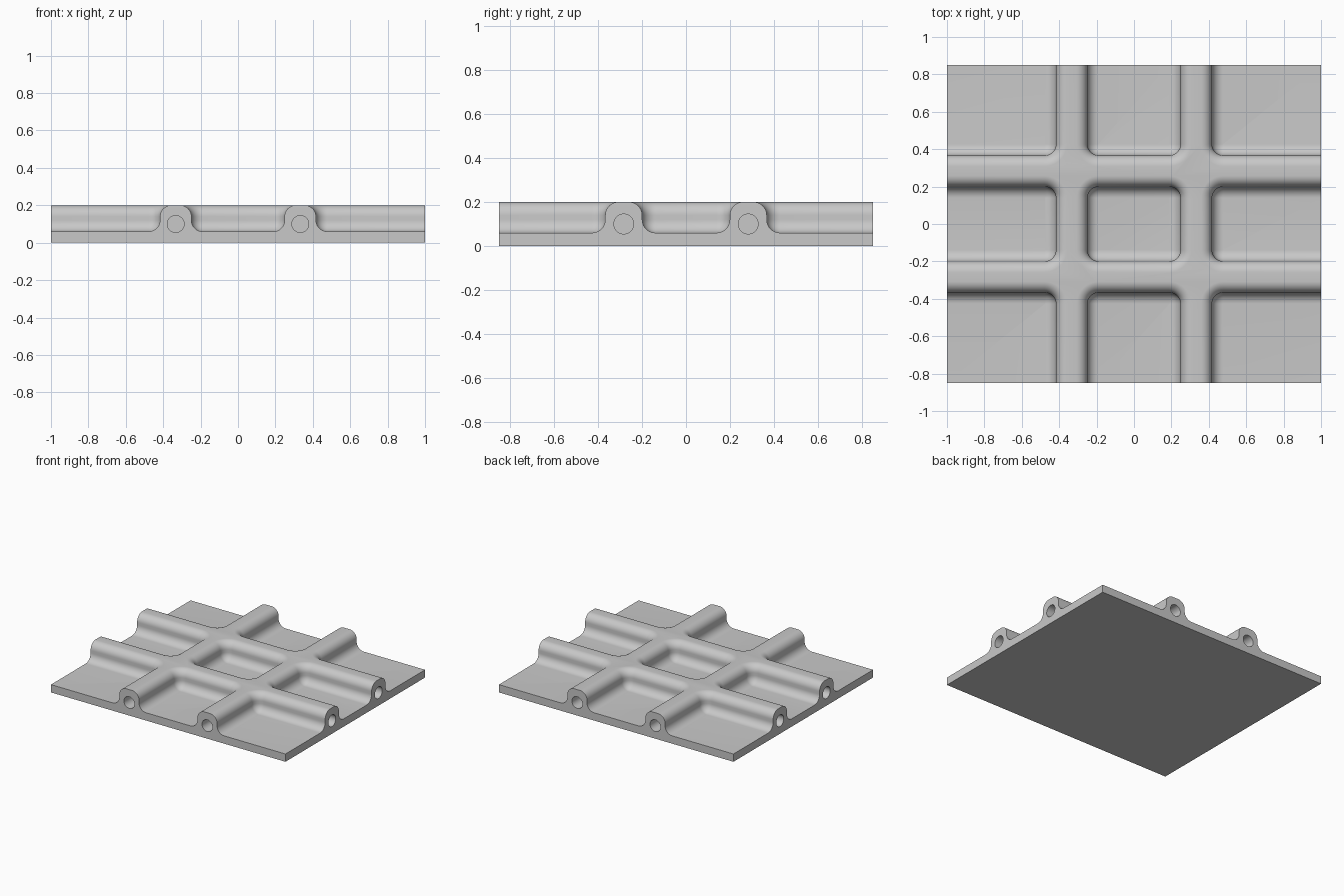
import bpy, bmesh, math
from mathutils import Matrix, Vector

if "Cube" in bpy.data.objects:
    bpy.data.objects.remove(bpy.data.objects["Cube"])

HX, HY = 1.0, 0.85            # plate half sizes
FLOOR, TOP = 0.06, 0.20       # plate thickness, rib height
RIB_X, RIB_Y = 0.333, 0.283   # rib centre lines
HALF, R = 0.084, 0.06         # rib half width, fillet radius
BORE_R, BORE_Z, BORE_DEPTH = 0.045, 0.10, 0.13
STEPS = 10


def new_object(name, bm):
    bmesh.ops.recalc_face_normals(bm, faces=bm.faces)
    mesh = bpy.data.meshes.new(name)
    bm.to_mesh(mesh)
    bm.free()
    obj = bpy.data.objects.new(name, mesh)
    bpy.context.collection.objects.link(obj)
    return obj


def rounded_loop(bm, x0, x1, y0, y1, offset, z):
    """Rounded rectangle grown by offset; its corner radius grows with it."""
    rad = max(R + offset, 0.0005)
    corners = [(x1 - R, y1 - R), (x0 + R, y1 - R), (x0 + R, y0 + R), (x1 - R, y0 + R)]
    loop = []
    for q, (cx, cy) in enumerate(corners):
        for i in range(STEPS + 1):
            a = math.pi / 2 * (q + i / STEPS)
            loop.append(bm.verts.new((cx + rad * math.cos(a), cy + rad * math.sin(a), z)))
    return loop


def add_pocket(bm, x0, x1, y0, y1, profile):
    loops = [rounded_loop(bm, x0, x1, y0, y1, o, z) for o, z in profile]
    for a, b in zip(loops, loops[1:]):
        for i in range(len(a)):
            j = (i + 1) % len(a)
            bm.faces.new((a[i], a[j], b[j], b[i]))
    bm.faces.new(loops[0])
    bm.faces.new(loops[-1])


# Pocket wall profile: floor fillet, straight wall, rounded rib shoulder
angles = [math.pi / 2 * i / STEPS for i in range(STEPS + 1)]
profile = [(-R + R * math.sin(a), FLOOR + R - R * math.cos(a)) for a in angles]
profile += [(R - R * math.cos(a), TOP - R + R * math.sin(a)) for a in angles]
profile[-1] = (R + 0.0002, TOP + 0.0002)
profile.append((R + 0.0002, TOP + 0.05))

# Nine pockets between the ribs, the outer ones running past the plate edge
cut = bmesh.new()


def spans(rib, edge):
    return [(-edge, -rib - HALF), (-rib + HALF, rib - HALF), (rib + HALF, edge)]


for xs in spans(RIB_X, HX + 0.3):
    for ys in spans(RIB_Y, HY + 0.3):
        add_pocket(cut, *xs, *ys, profile)


# Blind bores in both ends of every rib
def add_bore(x, y, axis):
    turn = Vector((0, 0, 1)).rotation_difference(Vector(axis)).to_matrix().to_4x4()
    bmesh.ops.create_cone(cut, cap_ends=True, segments=32, radius1=BORE_R, radius2=BORE_R,
                          depth=2 * BORE_DEPTH,
                          matrix=Matrix.Translation((x, y, BORE_Z)) @ turn)


for s in (-1, 1):
    for t in (-1, 1):
        add_bore(s * RIB_X, t * HY, (0, 1, 0))
        add_bore(t * HX, s * RIB_Y, (1, 0, 0))
cutter = new_object("pocket_and_bore_cutter", cut)
cutter.hide_render = True

# Solid block that becomes the ribbed plate
block = bmesh.new()
bmesh.ops.create_cube(block, size=1, matrix=Matrix.Translation((0, 0, TOP / 2))
                      @ Matrix.Diagonal((2 * HX, 2 * HY, TOP, 1)))
plate = new_object("ribbed_plate", block)
grey = bpy.data.materials.new("light grey")
grey.diffuse_color = (0.58, 0.58, 0.58, 1)
grey.use_nodes = True
grey.node_tree.nodes["Principled BSDF"].inputs["Base Color"].default_value = grey.diffuse_color
plate.data.materials.append(grey)
cutter.data.materials.append(grey)

mod = plate.modifiers.new("pockets", 'BOOLEAN')
mod.operation = 'DIFFERENCE'
mod.solver = 'EXACT'
mod.object = cutter
bpy.context.view_layer.objects.active = plate
plate.select_set(True)
bpy.ops.object.modifier_apply(modifier=mod.name)
bpy.data.objects.remove(cutter)
bpy.ops.object.shade_smooth_by_angle(angle=math.radians(30))
